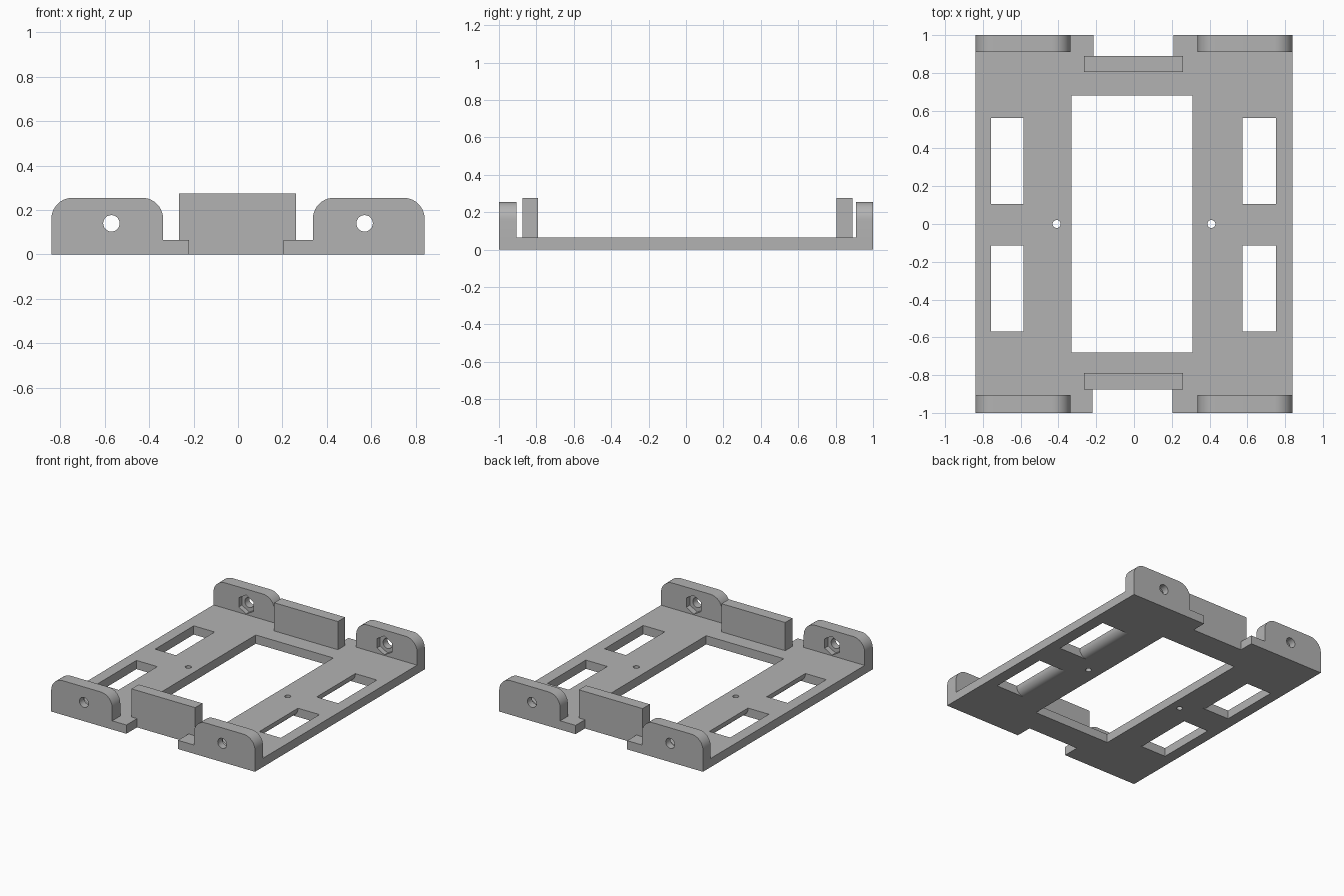
import bpy, bmesh
from math import sin, cos, pi, radians

old = bpy.data.objects.get("Cube")
if old:
    bpy.data.objects.remove(old, do_unlink=True)

GREY = (0.45, 0.45, 0.45, 1)
mat = bpy.data.materials.new("plain_grey")
mat.use_nodes = True
mat.diffuse_color = GREY
mat.node_tree.nodes["Principled BSDF"].inputs["Base Color"].default_value = GREY

T = 0.065  # plate thickness


def prism(name, pts, lo, hi, axis="z"):
    """Extrude a 2D outline along z (outline in xy) or along y (outline in xz)."""
    place = (lambda a, b, h: (a, b, h)) if axis == "z" else (lambda a, b, h: (a, h, b))
    bm = bmesh.new()
    low = [bm.verts.new(place(a, b, lo)) for a, b in pts]
    high = [bm.verts.new(place(a, b, hi)) for a, b in pts]
    bm.faces.new(low)
    bm.faces.new(high)
    n = len(pts)
    for i in range(n):
        j = (i + 1) % n
        bm.faces.new((low[i], low[j], high[j], high[i]))
    bmesh.ops.recalc_face_normals(bm, faces=bm.faces)
    me = bpy.data.meshes.new(name)
    bm.to_mesh(me)
    bm.free()
    me.materials.append(mat)
    ob = bpy.data.objects.new(name, me)
    bpy.context.collection.objects.link(ob)
    return ob


def rect(x0, x1, y0, y1):
    return [(x0, y0), (x1, y0), (x1, y1), (x0, y1)]


def arc(cx, cy, r, start, end, n=10):
    return [(cx + r * cos(radians(start + (end - start) * i / n)),
             cy + r * sin(radians(start + (end - start) * i / n))) for i in range(n + 1)]


def ring(cx, cy, r, n, turn=0.0):
    return [(cx + r * cos(2 * pi * i / n + turn), cy + r * sin(2 * pi * i / n + turn)) for i in range(n)]


def cut(ob, cutters):
    """Subtract every cutter, then drop the cutters."""
    bpy.context.view_layer.objects.active = ob
    for c in cutters:
        c.hide_render = True
        m = ob.modifiers.new("cut", "BOOLEAN")
        m.operation, m.solver, m.object = "DIFFERENCE", "EXACT", c
        bpy.ops.object.modifier_apply(modifier=m.name)
        bpy.data.objects.remove(c, do_unlink=True)


def smooth(ob):
    bpy.ops.object.select_all(action="DESELECT")
    ob.select_set(True)
    bpy.context.view_layer.objects.active = ob
    bpy.ops.object.shade_smooth_by_angle(angle=radians(30))


# Base plate with end notches
plate = prism("base_plate", [
    (-0.84, -1), (-0.22, -1), (-0.22, -0.875), (0.205, -0.875), (0.205, -1), (0.84, -1),
    (0.84, 1), (0.21, 1), (0.21, 0.89), (-0.215, 0.89), (-0.215, 1), (-0.84, 1)], 0, T)

# Large central opening and two pin holes
cutters = [prism("centre_cutter", rect(-0.33, 0.31, -0.68, 0.68), -0.1, 0.2)]
for side in (-1, 1):
    cutters.append(prism("pin_cutter", ring(side * 0.41, 0, 0.021, 24), -0.1, 0.2))

# Strap slots, rounded under their inner edge
R = 0.06
for side, inner, outer in ((-1, 0.585, 0.757), (1, 0.575, 0.752)):
    profile = [(outer, -0.05), (outer, 0.1), (inner, 0.1)]
    profile += arc(inner - R, R, R, 0, -90) + [(inner - R, -0.05)]
    profile = [(side * x, z) for x, z in profile]
    for y0, y1 in ((-0.57, -0.115), (0.105, 0.56)):
        cutters.append(prism("slot_cutter", profile, y0, y1, "y"))
cut(plate, cutters)
smooth(plate)

# Rounded corner tabs with a bolt hole and a hexagonal nut pocket inside
C = 0.095
TOP = 0.255
for end, end_name, y0, y1 in ((-1, "front", -1, -0.905), (1, "back", 0.91, 1)):
    for side, side_name in ((-1, "right"), (1, "left")):
        a, b = 0.337, 0.84
        outline = [(a, T), (b, T)] + arc(b - C, TOP - C, C, 0, 90) + arc(a + C, TOP - C, C, 90, 180)
        tab = prism(f"{end_name}_{side_name}_tab", [(side * x, z) for x, z in outline], y0, y1, "y")
        hx = side * 0.57
        inside = end * 0.907
        pocket = sorted((inside - end * 0.05, inside + end * 0.04))
        cut(tab, [prism("bolt_cutter", ring(hx, 0.14, 0.037, 24), y0 - 0.1, y1 + 0.1, "y"),
                  prism("nut_cutter", ring(hx, 0.14, 0.07, 6, pi / 2), *pocket, "y")])
        smooth(tab)

# Upright stop walls beside the notches
prism("front_stop_wall", rect(-0.265, 0.26, -0.875, -0.79), T, 0.275)
prism("back_stop_wall", rect(-0.265, 0.26, 0.805, 0.89), T, 0.275)
